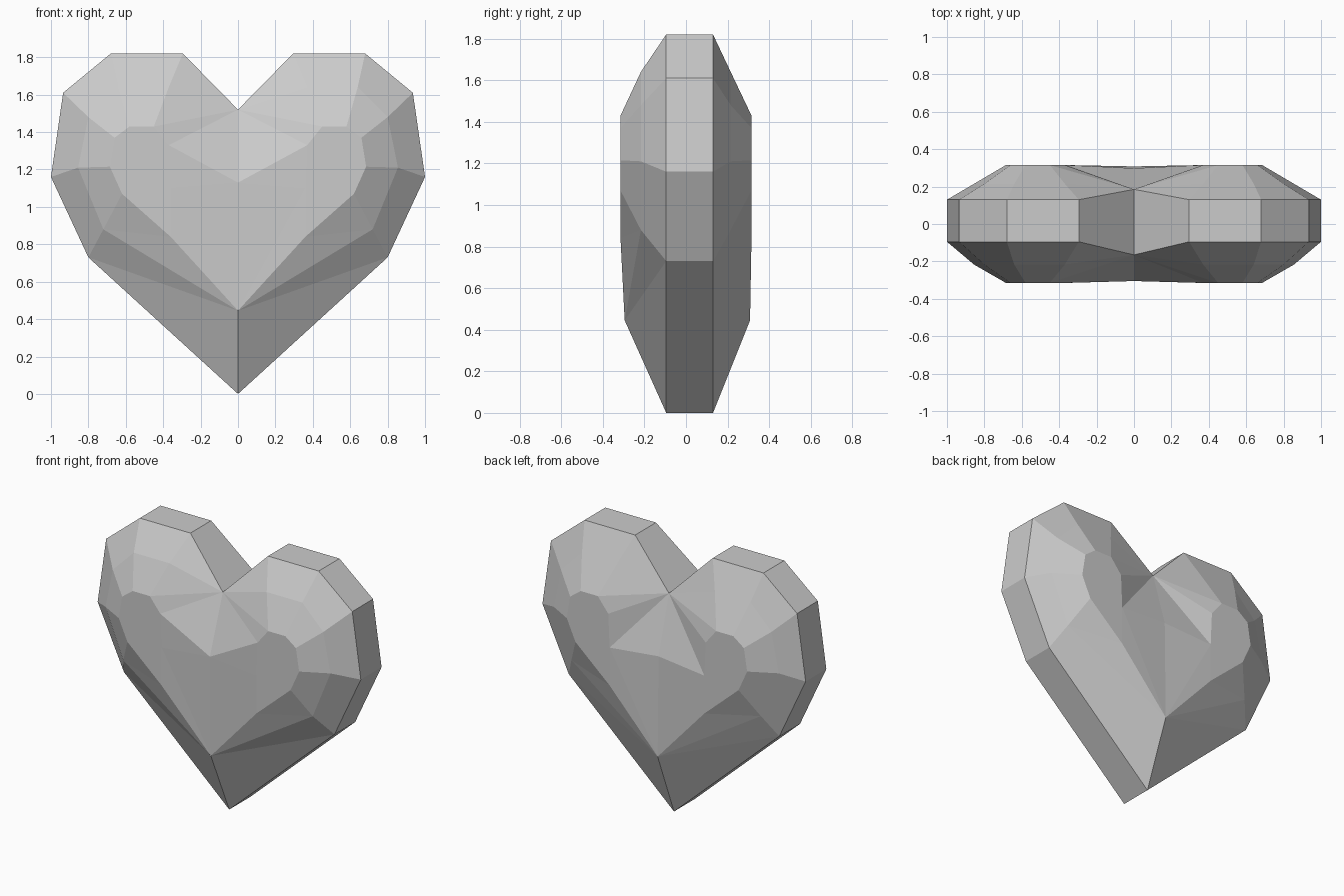
import bpy, bmesh

if "Cube" in bpy.data.objects:
    bpy.data.objects.remove(bpy.data.objects["Cube"])

# Half outline of the heart in x, z, from the bottom tip up to the notch
RIM = [(0, 0), (.80, .73), (1, 1.16), (.935, 1.61), (.68, 1.82), (.295, 1.82)]
# Middle facet ring and inner ring of the raised face
MID = [(.72, .88), (.855, 1.21), (.80, 1.48), (.64, 1.64), (.37, 1.64)]
INNER = [(.62, 1.07), (.685, 1.215), (.66, 1.37), (.58, 1.43), (.45, 1.43)]

bm = bmesh.new()


def ring(points, y):
    return [bm.verts.new((x, y, z)) for x, z in points]


def facets(*faces):
    for f in faces:
        bm.faces.new(f)


def half_side(y_rim, y_notch, y_mid, y_top, y_base, y_centre, back):
    """Right half of one faceted side; returns the rim including the notch."""
    rim, mid, inner = ring(RIM, y_rim), ring(MID, y_mid), ring(INNER, y_top)
    notch, base, centre = ring([(0, 1.52)], y_notch) + ring([(0, .445)], y_base) + ring([(0, 1.13)], y_centre)
    low, fold, dimple = ring([(.36, .84), (.37, 1.33), (.36, 1.10)], y_top)

    # Bevel bands around the lobe
    for i in range(4):
        facets((rim[i + 1], rim[i + 2], mid[i + 1], mid[i]),
               (mid[i], mid[i + 1], inner[i + 1], inner[i]))
    # Lower point and notch facets
    facets((rim[0], rim[1], base), (rim[1], mid[0], base),
           (mid[0], low, base), (mid[0], inner[0], low),
           (rim[5], notch, mid[4]), (mid[4], notch, inner[4]),
           (inner[4], notch, fold))
    # Raised face, with a star-shaped dip on the back
    if back:
        facets((notch, dimple, fold), (notch, centre, dimple))
    else:
        facets((notch, centre, fold), (fold, centre, dimple))
    loop = [centre, base, low] + inner + [fold]
    for a, b in zip(loop, loop[1:]):
        facets((dimple, a, b))
    return rim + [notch]


front = half_side(-.095, -.165, -.217, -.315, -.295, -.305, False)
back = half_side(.13, .185, .215, .315, .308, .298, True)

# Flat band joining front and back
for i in range(6):
    facets((front[i], front[i + 1], back[i + 1], back[i]))

# Mirror to the left half and weld the centre line
bmesh.ops.mirror(bm, geom=bm.verts[:] + bm.edges[:] + bm.faces[:], axis='X', merge_dist=.0005)
bmesh.ops.remove_doubles(bm, verts=bm.verts[:], dist=.0005)
bmesh.ops.recalc_face_normals(bm, faces=bm.faces[:])

mesh = bpy.data.meshes.new("faceted_heart")
bm.to_mesh(mesh)
bm.free()
bpy.context.collection.objects.link(bpy.data.objects.new("faceted_heart", mesh))
